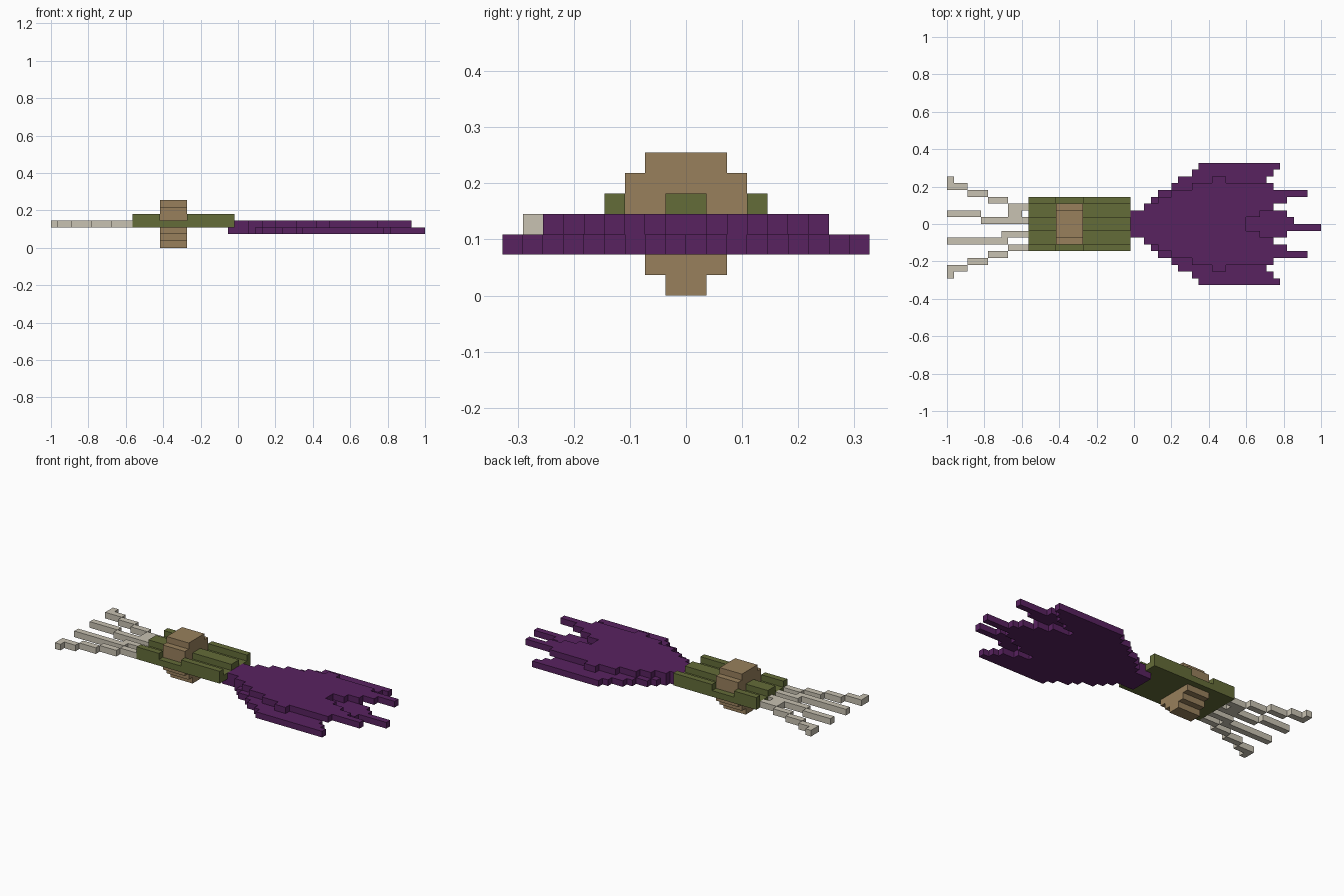
import bpy, bmesh

if "Cube" in bpy.data.objects:
    bpy.data.objects.remove(bpy.data.objects["Cube"])

V = 2 / 55            # edge length of one block
occupied = set()      # every filled block, used to skip hidden faces


def material(name, rgb):
    m = bpy.data.materials.new(name)
    m.diffuse_color = (*rgb, 1)
    m.use_nodes = True
    m.node_tree.nodes["Principled BSDF"].inputs["Base Color"].default_value = m.diffuse_color
    return m


def block(x0, x1, y0, y1, z0, z1):
    return {(x, y, z) for x in range(x0, x1) for y in range(y0, y1) for z in range(z0, z1)}


def mirrored(cells):
    return cells | {(x, -1 - y, z) for x, y, z in cells}


def rows(spans, z):
    # one (start, end) span along x for each row outward from the middle
    return mirrored({(x, j, z) for j, (a, b) in enumerate(spans) for x in range(a, b)})


def build(name, cells, mat):
    bm = bmesh.new()
    verts = {}

    def vert(p):
        if p not in verts:
            verts[p] = bm.verts.new((p[0] * V - 1, p[1] * V, p[2] * V))
        return verts[p]

    for c in sorted(cells):
        for axis in range(3):
            for side in (0, 1):
                n = list(c)
                n[axis] += 2 * side - 1
                if tuple(n) in occupied:
                    continue
                u, w = (axis + 1) % 3, (axis + 2) % 3
                loop = []
                for du, dw in ((0, 0), (1, 0), (1, 1), (0, 1)):
                    p = list(c)
                    p[axis] += side
                    p[u] += du
                    p[w] += dw
                    loop.append(vert(tuple(p)))
                bm.faces.new(loop if side else loop[::-1])
    mesh = bpy.data.meshes.new(name)
    bm.to_mesh(mesh)
    bm.free()
    mesh.materials.append(mat)
    bpy.context.collection.objects.link(bpy.data.objects.new(name, mesh))


# Binding band: stepped round section
band = set()
for z, half in enumerate((1, 2, 3, 3, 3, 3, 2)):
    band |= block(16, 20, -half, half, z, z + 1)

# Stem bundle: flat slab with a centre ridge and two side rims
stem = block(12, 27, -4, 4, 3, 4) | block(12, 27, -1, 1, 4, 5)
stem |= mirrored(block(12, 16, 3, 4, 4, 5) | block(20, 27, 3, 4, 4, 5))
stem -= band

# Lower layer: three petals, the middle one with a long tip
lower = rows([(26, 51), (26, 50), (29, 48), (30, 46), (31, 43),
              (33, 45), (34, 47), (36, 48), (37, 49)], 2)
lower |= block(51, 55, -1, 0, 2, 3)

# Upper layer: two petals with a notch between them
upper = rows([(27, 44), (27, 46), (29, 48), (31, 50), (33, 53),
              (36, 48), (39, 41)], 3)

# Root strands: runs of (start, end, row)
strands = [
    [(0, 1, 6), (0, 3, 5), (3, 6, 4), (6, 9, 3), (9, 12, 2)],
    [(0, 5, 1), (5, 10, 0), (9, 11, 1), (10, 12, 0)],
    [(0, 9, -3), (8, 12, -2)],
    [(0, 1, -8), (0, 3, -7), (3, 6, -6), (6, 9, -5), (9, 12, -4)],
]
roots = set()
for strand in strands:
    for a, b, y in strand:
        roots |= block(a, b, y, y + 1, 3, 4)

purple = material("purple", (0.098, 0.016, 0.117))
parts = [
    ("binding_band", band, material("tan", (0.314, 0.216, 0.107))),
    ("stem_bundle", stem, material("olive_green", (0.127, 0.150, 0.040))),
    ("lower_petals", lower, purple),
    ("upper_petals", upper, purple),
    ("root_strands", roots, material("cream", (0.578, 0.539, 0.445))),
]
for _, cells, _ in parts:
    occupied |= cells
for part in parts:
    build(*part)
